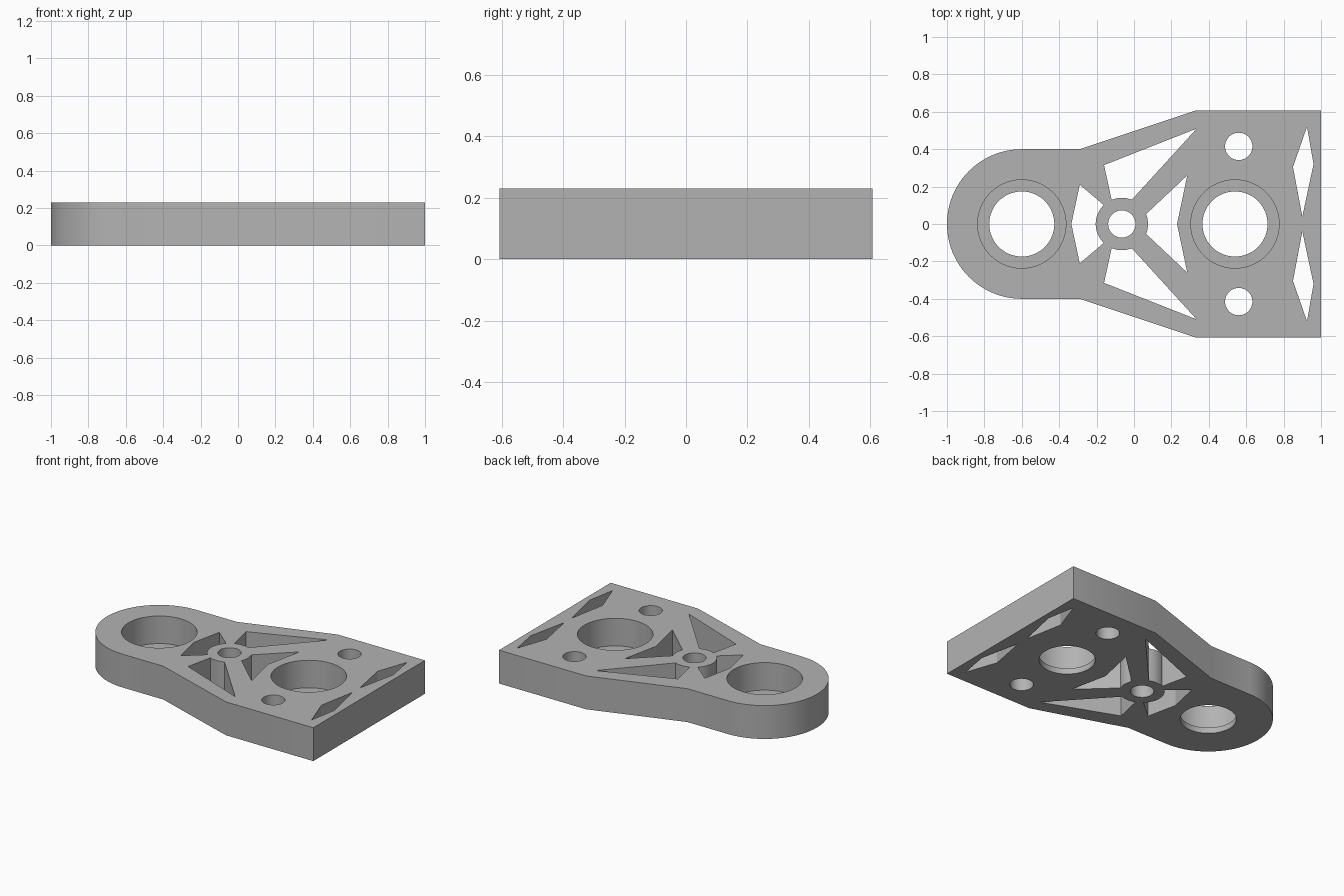
import bpy, bmesh
from math import sin, cos, pi, atan2, hypot

cube = bpy.data.objects.get("Cube")
if cube:
    bpy.data.objects.remove(cube)

HEIGHT = 0.23
LEDGE = 0.04          # floor of the counterbores
HUB_X, HUB_R = -0.065, 0.14

grey = bpy.data.materials.new("plain grey")
grey.use_nodes = True
colour = (0.45, 0.45, 0.45, 1)
grey.diffuse_color = colour
grey.node_tree.nodes["Principled BSDF"].inputs["Base Color"].default_value = colour


def arc(cx, cy, r, start, end, steps):
    return [(cx + r * cos(start + (end - start) * i / steps),
             cy + r * sin(start + (end - start) * i / steps)) for i in range(steps + 1)]


def circle(cx, cy, r, steps=64):
    return arc(cx, cy, r, 0, 2 * pi, steps)[:-1]


def mirrored(outline):
    return [(x, -y) for x, y in reversed(outline)]


def hub_arc(p, q):
    """Arc round the hub from the direction of p to that of q, the short way."""
    a, b = (atan2(y, x - HUB_X) for x, y in (p, q))
    if b - a > pi:
        b -= 2 * pi
    if a - b > pi:
        b += 2 * pi
    return arc(HUB_X, 0, HUB_R, a, b, 12)


def prisms(name, outlines, z0, z1):
    bm = bmesh.new()
    for outline in outlines:
        low = bm.faces.new([bm.verts.new((x, y, z0)) for x, y in outline])
        grown = bmesh.ops.extrude_face_region(bm, geom=[low])["geom"]
        top = [v for v in grown if isinstance(v, bmesh.types.BMVert)]
        bmesh.ops.translate(bm, verts=top, vec=(0, 0, z1 - z0))
    bmesh.ops.recalc_face_normals(bm, faces=bm.faces)
    mesh = bpy.data.meshes.new(name)
    bm.to_mesh(mesh)
    bm.free()
    mesh.materials.append(grey)
    obj = bpy.data.objects.new(name, mesh)
    bpy.context.collection.objects.link(obj)
    return obj


# Plate outline: rounded end, tapered waist, square end
half = [(-0.29, -0.4), (0.335, -0.608), (1, -0.608)]
plate = prisms("bracket_plate",
               [half + mirrored(half) + arc(-0.6, 0, 0.4, pi / 2, 3 * pi / 2, 48)], 0, HEIGHT)

# Openings that pass right through
side_pocket = [(-0.16, 0.315), (0.335, 0.51)] + hub_arc((-0.01, 0.135), (-0.12, 0.13))
end_pocket = [(-0.29, -0.21), (-0.335, 0), (-0.29, 0.21)] + hub_arc((-0.165, 0.105), (-0.165, -0.105))
wide_pocket = [(0.285, 0.26), (0.23, 0), (0.285, -0.26)] + hub_arc((0.07, -0.055), (0.07, 0.055))
diamond = [(0.925, 0.52), (0.96, 0.32), (0.9, 0.04), (0.85, 0.305)]
bolt_hole = circle(0.56, 0.415, 0.073, 40)
openings = [end_pocket, wide_pocket, circle(HUB_X, 0, 0.073, 40)]
for shape in (side_pocket, diamond, bolt_hole):
    openings += [shape, mirrored(shape)]

# Bearing seats: a wide bore from above over a narrower through hole
seats = (-0.6, 0.54)
openings += [circle(x, 0, 0.174) for x in seats]
cutters = [prisms("opening_cutter", openings, -0.1, HEIGHT + 0.1),
           prisms("seat_cutter", [circle(x, 0, 0.236) for x in seats], LEDGE, HEIGHT + 0.1)]

bpy.ops.object.select_all(action='DESELECT')
bpy.context.view_layer.objects.active = plate
plate.select_set(True)
for cutter in cutters:
    cutter.hide_render = True
    mod = plate.modifiers.new("cut", 'BOOLEAN')
    mod.operation = 'DIFFERENCE'
    mod.solver = 'EXACT'
    mod.object = cutter
    bpy.ops.object.modifier_apply(modifier=mod.name)
    bpy.data.objects.remove(cutter)

bpy.ops.object.shade_smooth_by_angle(angle=0.35)
